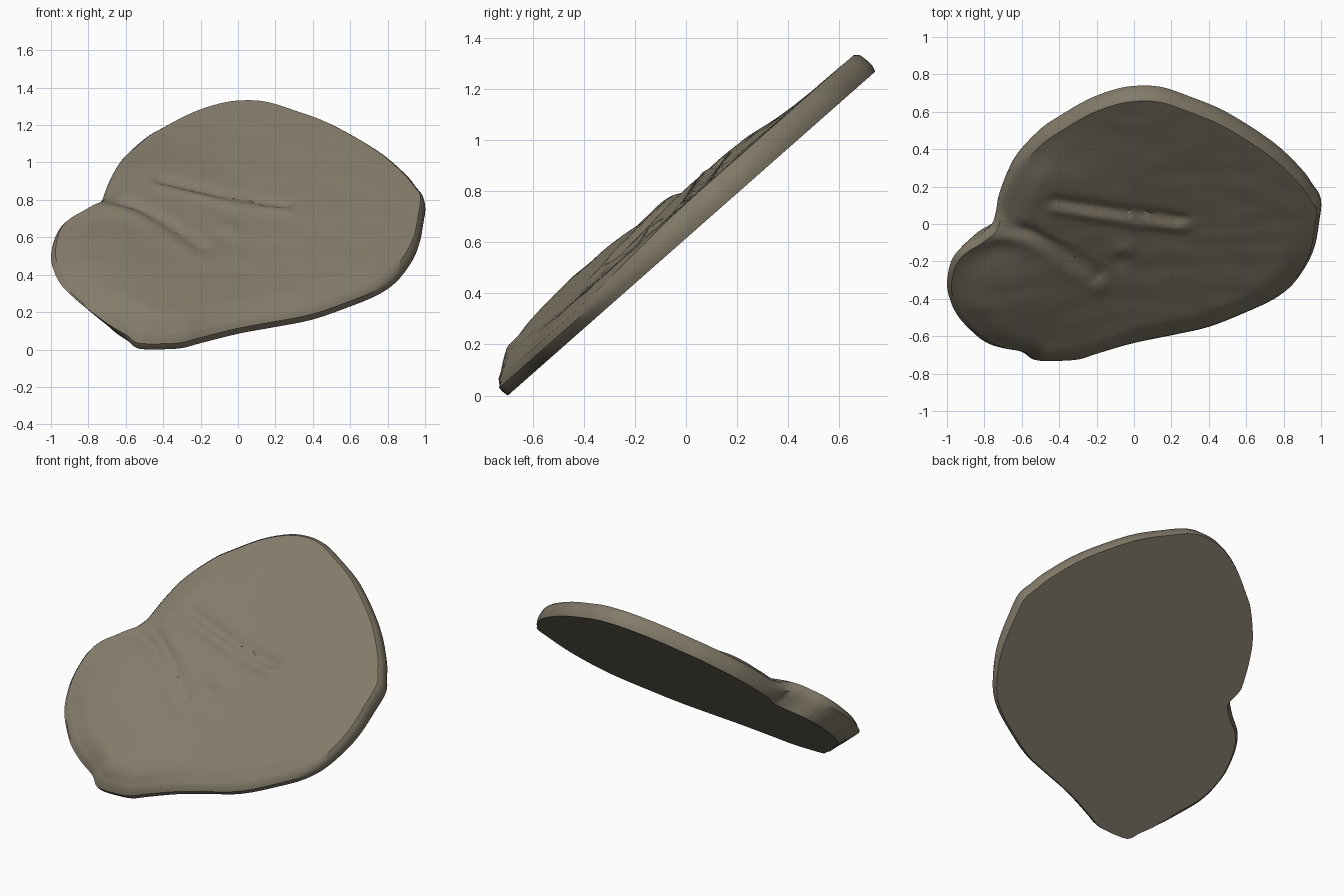
import bpy, bmesh, math
from mathutils import Vector, noise

if "Cube" in bpy.data.objects:
    bpy.data.objects.remove(bpy.data.objects["Cube"])

SLOPE = math.radians(41.4)
CENTER = Vector((0.0, 0.95))

# outline of the slab in its own plane: (x, distance up the slope)
OUTLINE = [
    (-.40, 0), (-.30, .01), (-.20, .05), (0, .125), (.20, .18), (.40, .24),
    (.60, .345), (.75, .44), (.85, .545), (.93, .70), (.97, .833), (.99, .988),
    (1, 1.13), (.96, 1.22), (.90, 1.33), (.75, 1.52), (.50, 1.735), (.30, 1.848),
    (.15, 1.915), (.02, 1.925), (-.10, 1.90), (-.25, 1.826), (-.40, 1.71),
    (-.50, 1.62), (-.62, 1.455), (-.68, 1.315), (-.72, 1.175), (-.75, 1.04),
    (-.80, .982), (-.85, .934), (-.93, .863), (-.98, .765), (-1, .608),
    (-.98, .487), (-.95, .401), (-.90, .317), (-.80, .197), (-.70, .121),
    (-.60, .067), (-.55, .015), (-.50, 0),
]
# pressed grooves on the upper face
GROOVE_LOW = [(-.80, 1.08), (-.68, 1.05), (-.55, 1.0), (-.40, .88), (-.20, .68)]
GROOVE_HIGH = [(-.42, 1.22), (-.10, 1.13), (.25, 1.06)]


def smooth(t):
    t = max(0.0, min(1.0, t))
    return t * t * (3 - 2 * t)


def spline(points, steps):
    """Closed Catmull-Rom curve through the points."""
    p = [Vector(q) for q in points]
    n, out = len(p), []
    for i in range(n):
        a, b, c, d = p[i - 1], p[i], p[(i + 1) % n], p[(i + 2) % n]
        for s in range(steps):
            t = s / steps
            out.append(0.5 * (2 * b + (c - a) * t + (2 * a - 5 * b + 4 * c - d) * t * t
                              + (3 * b - a - 3 * c + d) * t ** 3))
    return out


def path_distance(q, path):
    best = 9.0
    for a, b in zip(path, path[1:]):
        a, b = Vector(a), Vector(b)
        t = max(0, min(1, (q - a).dot(b - a) / (b - a).length_squared))
        best = min(best, (q - a - (b - a) * t).length)
    return best


def gauss(d, width):
    return math.exp(-(d / width) ** 2)


def lobe(q):
    """1 on the overhanging left lobe, 0 on the main disc."""
    return smooth((-.55 - q.x) / .3) * smooth((1.15 - q.y) / .15)


def top_height(q):
    h = .105 + .04 * smooth((.2 - q.x) / .8) * smooth((1.75 - q.y) / .5)
    h += .035 * gauss((q - Vector((-.72, .55))).length, .35)
    h -= .022 * gauss(path_distance(q, GROOVE_LOW), .035)
    h += .010 * gauss(path_distance(q - Vector((.02, -.08)), GROOVE_LOW), .05)
    h -= .018 * gauss(path_distance(q, GROOVE_HIGH), .03)
    h += .012 * gauss(path_distance(q + Vector((0, .06)), GROOVE_HIGH), .035)
    h += .012 * gauss((q - Vector((-.05, .85))).length, .05)
    h -= .010 * gauss((q - Vector((-.07, .78))).length, .05)
    return h + .004 * noise.noise(Vector((q.x * 5, q.y * 9, 0)))


def to_world(q, w):
    c, s = math.cos(SLOPE), math.sin(SLOPE)
    return Vector((q.x, -.7 + q.y * c - w * s, q.y * s + w * c))


rim = spline(OUTLINE, 4)


def inset(q, d):
    v = CENTER - q
    return q + v.normalized() * min(d, v.length)


def rim_height(q):
    return .065 + .035 * smooth((q.y - .3) / .8) + .07 * lobe(q)


# rings from the flat underside, up the wall, then across the top face
rings = [[(inset(q, .006 + .085 * lobe(q)), 0.0) for q in rim],
         [(inset(q, .03 * lobe(q)), .025 + .05 * lobe(q)) for q in rim],
         [(q, .045 + .075 * lobe(q)) for q in rim],
         [(inset(q, .008), rim_height(q) - .014) for q in rim]]
for d in (.025, .05, .09, .14):
    ring = []
    for q in rim:
        p = inset(q, d)
        k = smooth(d / .16)
        r = rim_height(q) + .004
        ring.append((p, r + (top_height(p) - r) * k))
    rings.append(ring)
STEPS = 24
for i in range(1, STEPS):
    ring = []
    for q in rim:
        p = inset(q, .14).lerp(CENTER, i / STEPS)
        ring.append((p, top_height(p)))
    rings.append(ring)

bm = bmesh.new()
loops = [[bm.verts.new(to_world(q, w)) for q, w in ring] for ring in rings]
n = len(rim)
for a, b in zip(loops, loops[1:]):
    for i in range(n):
        j = (i + 1) % n
        bm.faces.new((a[i], a[j], b[j], b[i]))
tip = bm.verts.new(to_world(CENTER, top_height(CENTER)))
for i in range(n):
    bm.faces.new((loops[-1][i], loops[-1][(i + 1) % n], tip))
bm.faces.new(list(reversed(loops[0])))          # flat underside
bmesh.ops.recalc_face_normals(bm, faces=bm.faces)

# stand on the ground
low = min(v.co.z for v in bm.verts)
for v in bm.verts:
    v.co.z -= low

mesh = bpy.data.meshes.new("clay_slab")
bm.to_mesh(mesh)
bm.free()
slab = bpy.data.objects.new("clay_slab", mesh)
bpy.context.collection.objects.link(slab)

mat = bpy.data.materials.new("grey_brown_clay")
mat.diffuse_color = (.23, .2, .145, 1)
mat.use_nodes = True
mat.node_tree.nodes["Principled BSDF"].inputs["Base Color"].default_value = mat.diffuse_color
mesh.materials.append(mat)

bpy.context.view_layer.objects.active = slab
slab.select_set(True)
bpy.ops.object.shade_smooth_by_angle(angle=math.radians(40))
